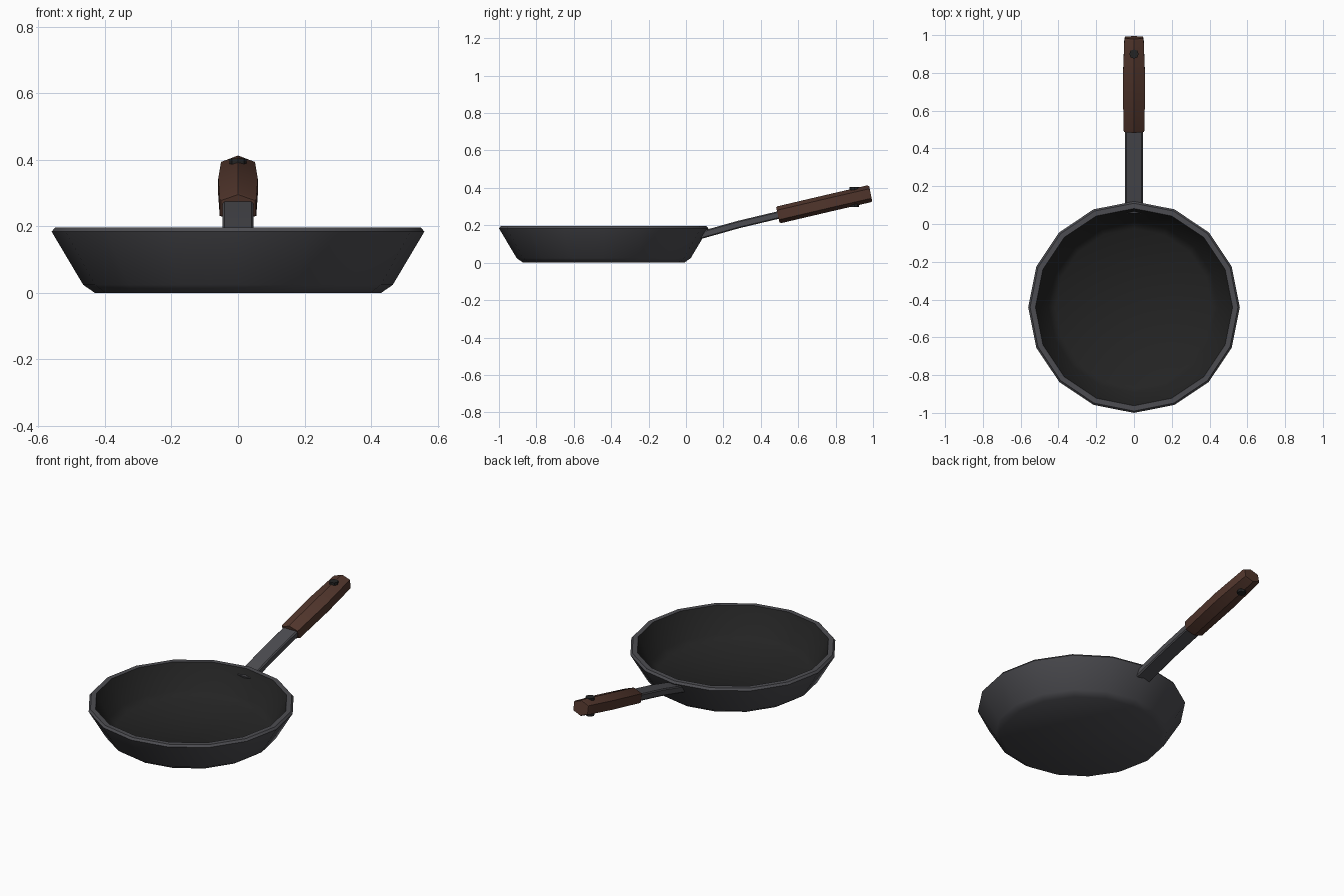
import bpy, bmesh, math
from mathutils import Vector

if "Cube" in bpy.data.objects:
    bpy.data.objects.remove(bpy.data.objects["Cube"])


def material(name, rgb):
    m = bpy.data.materials.new(name)
    m.diffuse_color = (*rgb, 1)
    m.use_nodes = True
    m.node_tree.nodes["Principled BSDF"].inputs["Base Color"].default_value = m.diffuse_color
    return m


METAL = material("grey metal", (0.073, 0.073, 0.082))
BLACK = material("black coating", (0.017, 0.017, 0.017))
WOOD = material("brown wood", (0.082, 0.036, 0.025))


def skin(name, rings, mats, angle):
    """Joins equal closed rings of points into a capped solid."""
    bm = bmesh.new()
    loops = [[bm.verts.new(p) for p in ring] for ring in rings]
    n = len(loops[0])
    for a, b in zip(loops, loops[1:]):
        for i in range(n):
            j = (i + 1) % n
            bm.faces.new((a[i], a[j], b[j], b[i]))
    bm.faces.new(loops[0][::-1])
    bm.faces.new(loops[-1])
    bmesh.ops.recalc_face_normals(bm, faces=bm.faces)
    mesh = bpy.data.meshes.new(name)
    bm.to_mesh(mesh)
    bm.free()
    for m in mats:
        mesh.materials.append(m)
    ob = bpy.data.objects.new(name, mesh)
    bpy.context.collection.objects.link(ob)
    bpy.ops.object.select_all(action='DESELECT')
    ob.select_set(True)
    bpy.context.view_layer.objects.active = ob
    bpy.ops.object.shade_smooth_by_angle(angle=math.radians(angle))
    return ob


def circle(r, y, z, n):
    return [(r * math.sin(2 * math.pi * i / n),
             y + r * math.cos(2 * math.pi * i / n), z) for i in range(n)]


def bar(name, section, stations, mat):
    """Sweeps a section along y/z stations (y, z, width scale, height scale)."""
    rings = []
    for k, (y, z, sx, sz) in enumerate(stations):
        a, b = stations[max(k - 1, 0)], stations[min(k + 1, len(stations) - 1)]
        d = Vector((b[0] - a[0], b[1] - a[1])).normalized()
        rings.append([(px * sx, y - d.y * pz * sz, z + d.x * pz * sz)
                      for px, pz in section])
    return skin(name, rings, [mat], 30)


# Pan: outside wall, bevelled rim, then the coated inside
PROFILE = [(0.43, 0.0), (0.465, 0.024), (0.56, 0.184), (0.55, 0.196),
           (0.522, 0.196), (0.452, 0.055), (0.415, 0.026)]
pan = skin("pan", [circle(r, -0.44, z, 16) for r, z in PROFILE], [METAL, BLACK], 45)
for f in pan.data.polygons:
    inward = f.normal.x * f.center.x + f.normal.y * (f.center.y + 0.44) < -0.01
    floor = f.normal.z > 0.9 and f.center.z < 0.1
    f.material_index = int(inward or floor)

# Metal neck, its end poking through the pan wall
bar("neck", [(0.047, 0.014), (0.041, 0.02), (-0.041, 0.02), (-0.047, 0.014),
             (-0.047, -0.014), (-0.041, -0.02), (0.041, -0.02), (0.047, -0.014)],
    [(0.06, 0.142, 1, 1), (0.28, 0.204, 1, 1), (0.54, 0.266, 1, 1)], METAL)

# Six-sided wooden grip, widest in the middle
bar("grip", [(0, 0.046), (-0.055, 0.026), (-0.055, -0.026),
             (0, -0.046), (0.055, -0.026), (0.055, 0.026)],
    [(0.491, 0.255, 0.92, 0.9), (0.500, 0.257, 1, 1), (0.76, 0.318, 1.08, 1),
     (0.977, 0.368, 0.93, 1), (0.987, 0.370, 0.85, 0.9)], WOOD)

# Upright pin through the end of the grip
skin("grip_pin", [circle(0.025, 0.9, z, 8) for z in (0.297, 0.404)], [BLACK], 30)
